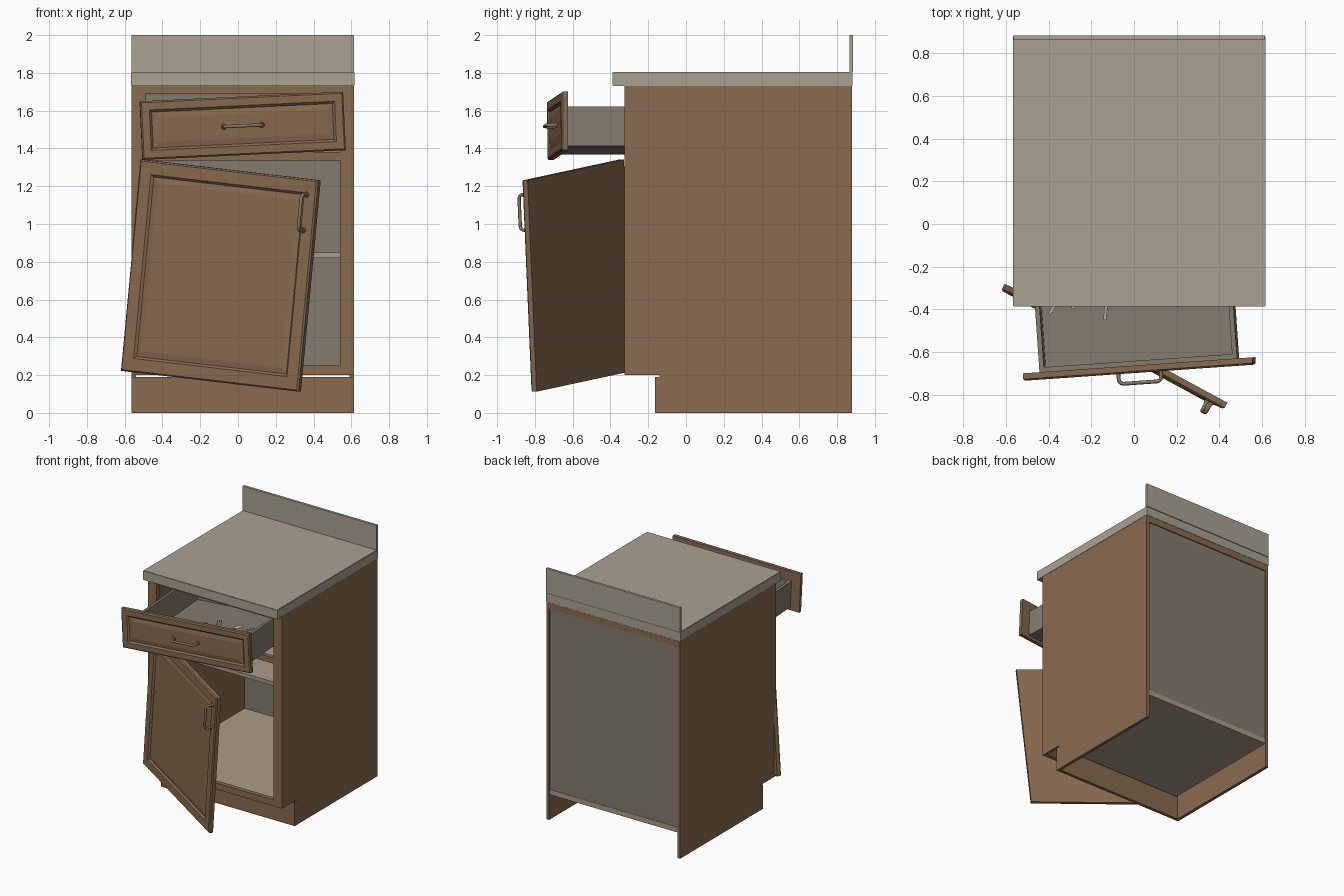
import bpy, bmesh, math, random
from mathutils import Matrix, Vector

if "Cube" in bpy.data.objects:
    bpy.data.objects.remove(bpy.data.objects["Cube"])

random.seed(4)


def material(name, rgb):
    m = bpy.data.materials.new(name)
    m.diffuse_color = (*rgb, 1)
    m.use_nodes = True
    m.node_tree.nodes["Principled BSDF"].inputs["Base Color"].default_value = m.diffuse_color
    return m


WOOD = material("wood", (0.25, 0.145, 0.08))
COUNTER = material("counter", (0.40, 0.36, 0.29))
LINING = material("lining", (0.23, 0.20, 0.155))
SHELF = material("shelf", (0.40, 0.33, 0.25))
BRASS = material("brass", (0.24, 0.19, 0.10))
STEEL = material("steel", (0.45, 0.45, 0.43))
I = Matrix.Identity(4)


def finish(name, bm, mat, matrix=I):
    mesh = bpy.data.meshes.new(name)
    bm.to_mesh(mesh)
    bm.free()
    ob = bpy.data.objects.new(name, mesh)
    mesh.materials.append(mat)
    bpy.context.collection.objects.link(ob)
    ob.matrix_world = matrix
    return ob


def cube(lo, hi):
    bm = bmesh.new()
    bmesh.ops.create_cube(bm, size=1)
    for v in bm.verts:
        v.co = [l + (c + 0.5) * (h - l) for c, l, h in zip(v.co, lo, hi)]
    return bm


def box(name, x, y, z, mat, matrix=I, bevel=0.0):
    bm = cube((x[0], y[0], z[0]), (x[1], y[1], z[1]))
    if bevel:
        bmesh.ops.bevel(bm, geom=bm.edges[:], offset=bevel, segments=2, affect='EDGES')
    return finish(name, bm, mat, matrix)


def framed_panel(name, w, h, t, border, matrix):
    """Slab with a chamfered rim and a sunk, slightly raised centre on its -y face."""
    bm = cube((-w / 2, -t / 2 + 0.008, -h / 2), (w / 2, t / 2, h / 2))
    bm.normal_update()
    front = min(bm.faces, key=lambda f: f.calc_center_median().y)
    for thick, depth in ((0.008, 0.008), (border, 0), (0.012, -0.012), (0.03, 0.006)):
        bmesh.ops.inset_region(bm, faces=[front], thickness=thick, depth=depth, use_even_offset=True)
        bm.normal_update()
    return finish(name, bm, WOOD, matrix)


def handle(name, length, matrix):
    """Bar pull along local x, standing off towards -y, with round feet."""
    a, d, r = length / 2, 0.055, 0.022
    half = [(a, 0), (a, -d + r)] + [
        (a - r + r * math.cos(t), -d + r - r * math.sin(t)) for t in (math.pi / 6, math.pi / 3, math.pi / 2)]
    path = half + [(-x, y) for x, y in reversed(half)]
    cu = bpy.data.curves.new(name + "_path", 'CURVE')
    cu.dimensions = '3D'
    cu.bevel_depth = 0.009
    cu.bevel_resolution = 3
    cu.use_fill_caps = True
    sp = cu.splines.new('POLY')
    sp.points.add(len(path) - 1)
    for p, (x, y) in zip(sp.points, path):
        p.co = (x, y, 0, 1)
    tmp = bpy.data.objects.new(name + "_path", cu)
    bpy.context.collection.objects.link(tmp)
    bm = bmesh.new()
    mesh = bpy.data.meshes.new_from_object(tmp.evaluated_get(bpy.context.evaluated_depsgraph_get()))
    bm.from_mesh(mesh)
    bpy.data.objects.remove(tmp)
    for s in (-a, a):
        bmesh.ops.create_cone(bm, cap_ends=True, segments=16, radius1=0.016, radius2=0.013, depth=0.01,
                              matrix=Matrix.Translation((s, -0.005, 0)) @ Matrix.Rotation(math.pi / 2, 4, 'X'))
    ob = finish(name, bm, BRASS, matrix)
    bpy.context.view_layer.objects.active = ob
    ob.select_set(True)
    bpy.ops.object.shade_smooth_by_angle(angle=math.radians(40))
    ob.select_set(False)


# Carcass
L, R, BACK = -0.565, 0.615, 0.88
for side, x in (("left", (L, L + 0.025)), ("right", (R - 0.025, R))):
    box(side + "_side_panel", x, (-0.29, BACK), (0.2, 1.73), WOOD)
    box(side + "_base_side", x, (-0.14, BACK), (0, 0.2), WOOD)
box("toe_kick", (L, R), (-0.165, -0.14), (0, 0.19), WOOD)
inner = (L + 0.025, R - 0.025)
box("cabinet_floor", inner, (-0.29, 0.875), (0.2, 0.24), SHELF)
box("back_panel", inner, (0.855, 0.872), (0.2, 1.68), LINING)
box("back_top_rail", inner, (0.85, BACK), (1.68, 1.73), WOOD)
box("shelf", inner, (0.27, 0.855), (0.82, 0.85), SHELF)

# Face frame
for side, x in (("left", (L, L + 0.075)), ("right", (R - 0.075, R))):
    box(side + "_stile", x, (-0.325, -0.29), (0.2, 1.73), WOOD)
for name, z in (("bottom", (0.2, 0.25)), ("middle", (1.335, 1.38)), ("top", (1.69, 1.73))):
    box(name + "_rail", (L + 0.075, R - 0.075), (-0.325, -0.29), z, WOOD)

# Worktop and splashback
box("worktop", (L - 0.002, R + 0.002), (-0.388, 0.882), (1.73, 1.805), COUNTER, bevel=0.003)
box("splashback", (L, R), (0.865, 0.885), (1.805, 2.0), COUNTER)

# Crooked open drawer
D = (Matrix.Translation((0.025, -0.68, 1.52)) @ Matrix.Rotation(math.radians(4), 4, 'Z')
     @ Matrix.Rotation(math.radians(-2.7), 4, 'Y'))
framed_panel("drawer_front", 1.08, 0.31, 0.035, 0.04, D)
handle("drawer_handle", 0.2, D @ Matrix.Translation((0, -0.009, 0)))
w, zb, zt, y0, y1 = 0.465, -0.13, 0.08, 0.0175, 0.9
for s, side in ((-1, "left"), (1, "right")):
    box("drawer_" + side + "_side", sorted((s * w, s * (w - 0.022))), (y0, y1), (zb, zt), LINING, D)
for name, y in (("inner_front", (y0, y0 + 0.022)), ("back", (y1 - 0.022, y1))):
    box("drawer_" + name, (-w + 0.022, w - 0.022), y, (zb, zt), LINING, D)
box("drawer_bottom", (-w + 0.022, w - 0.022), (y0 + 0.022, y1 - 0.022), (zb, zb + 0.018), LINING, D)

# Loose cutlery in the drawer
for i, kind in enumerate(("fork", "knife", "spoon", "fork", "spoon", "knife", "fork")):
    bm = cube((-0.007, -0.13, 0), (0.007, 0.05, 0.006))
    parts = []
    if kind == "spoon":
        bmesh.ops.create_uvsphere(bm, u_segments=12, v_segments=6, radius=1,
                                  matrix=Matrix.Translation((0, 0.085, 0.004)) @ Matrix.Diagonal((0.022, 0.038, 0.006, 1)))
    elif kind == "knife":
        parts = [((0, 0.09), (0.018, 0.1))]
    else:
        parts = [((0, 0.06), (0.034, 0.02))] + [((x, 0.095), (0.005, 0.055)) for x in (-0.0145, 0, 0.0145)]
    for (cx, cy), (sx, sy) in parts:
        bmesh.ops.create_cube(bm, size=1, matrix=Matrix.Translation((cx, cy, 0.003)) @ Matrix.Diagonal((sx, sy, 0.004, 1)))
    place = (Matrix.Translation((-0.33 + 0.1 * i, 0.42 + random.uniform(-0.06, 0.08), zb + 0.02 + 0.004 * i))
             @ Matrix.Rotation(random.uniform(-0.8, 0.8), 4, 'Z'))
    finish(f"{kind}_{i + 1}", bm, STEEL, D @ place)

# Sagging open door, oriented by its width and height directions
u = Vector((0.94, -0.51, -0.11)).normalized()
v = Vector((0.1, -0.045, 1.125))
v = (v - u * v.dot(u)).normalized()
M = Matrix((u, v.cross(u), v)).transposed().to_4x4()
M.translation = (-0.0925, -0.575, 0.727)
framed_panel("door", 1.075, 1.125, 0.035, 0.065, M)
handle("door_handle", 0.19, M @ Matrix.Translation((0.478, -0.016, 0.385)) @ Matrix.Rotation(math.pi / 2, 4, 'Y'))
